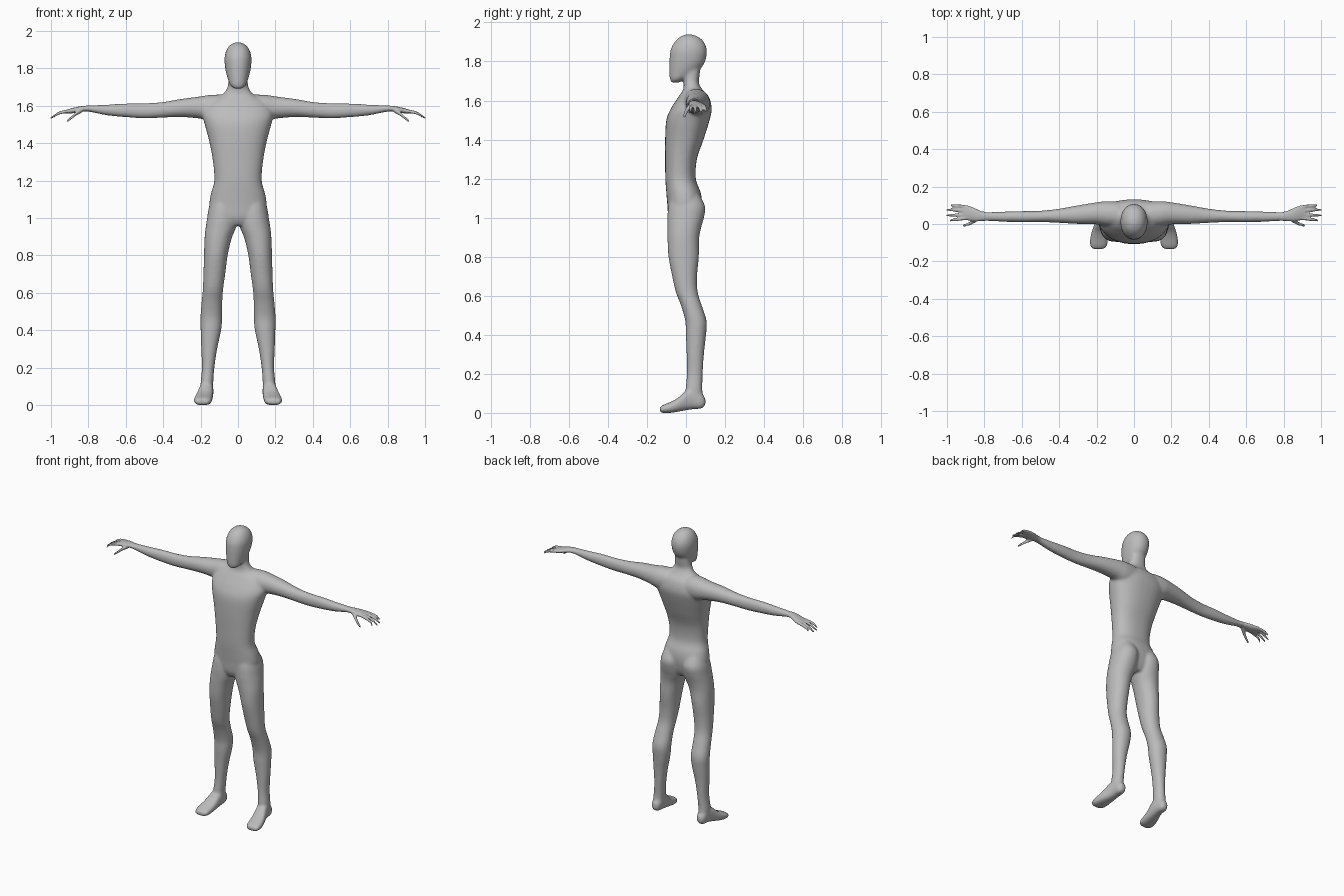
import bpy, bmesh, math

bm = bmesh.new()


def spline(rows, steps=4):
    """Densify section rows with a Catmull-Rom curve."""
    out = []
    for i in range(len(rows) - 1):
        p = [rows[max(i - 1, 0)], rows[i], rows[i + 1], rows[min(i + 2, len(rows) - 1)]]
        for k in range(steps):
            t = k / steps
            out.append([0.5 * (2 * b + (c - a) * t + (2 * a - 5 * b + 4 * c - d) * t * t
                               + (3 * b - a - 3 * c + d) * t ** 3) for a, b, c, d in zip(*p)])
    return out + [list(rows[-1])]


def loft(axis, rows, exp=2.0, sides=(1,), n=32):
    """Rows are (position on axis, lo, hi, lo, hi) on the two other axes."""
    others = [a for a in range(3) if a != axis]
    for s in sides:
        rings = []
        for t, a0, a1, b0, b1 in spline(rows):
            ring = []
            for k in range(n):
                c, d = math.cos(2 * math.pi * k / n), math.sin(2 * math.pi * k / n)
                co = [0, 0, 0]
                co[axis] = t
                co[others[0]] = (a0 + a1) / 2 + (a1 - a0) / 2 * math.copysign(abs(c) ** (2 / exp), c)
                co[others[1]] = (b0 + b1) / 2 + (b1 - b0) / 2 * math.copysign(abs(d) ** (2 / exp), d)
                co[0] *= s
                ring.append(bm.verts.new(co))
            rings.append(ring)
        for r, q in zip(rings, rings[1:]):
            for k in range(n):
                bm.faces.new((r[k], r[k - 1], q[k - 1], q[k]))
        bm.faces.new(rings[0])
        bm.faces.new(rings[-1])


def finger(points, r0, r1):
    rows = []
    for i, (x, y, z) in enumerate(points):
        r = r0 + (r1 - r0) * i / (len(points) - 1)
        rows.append((x, y - r, y + r, z - r, z + r))
    loft(0, rows, sides=BOTH, n=12)


BOTH = (1, -1)

# torso and neck
torso = [(0.96, .06, -.07, .05), (1.0, .14, -.09, .07), (1.07, .153, -.096, .082),
         (1.13, .145, -.101, .075), (1.2, .127, -.106, .05), (1.3, .134, -.107, .056),
         (1.4, .152, -.107, .09), (1.5, .178, -.101, .121), (1.56, .19, -.077, .132),
         (1.62, .155, -.038, .117), (1.655, .09, -.015, .085), (1.69, .06, -.012, .066),
         (1.73, .052, -.015, .07), (1.78, .05, -.015, .075)]
loft(2, [(z, -w, w, a, b) for z, w, a, b in torso], 2.3)

# head
head = [(1.692, .022, -.075, -.035), (1.71, .042, -.083, .0), (1.74, .054, -.085, .05),
        (1.78, .065, -.085, .088), (1.82, .071, -.084, .104), (1.86, .072, -.079, .107),
        (1.895, .063, -.062, .095), (1.922, .045, -.037, .07), (1.938, .018, -.005, .035)]
loft(2, [(z, -w, w, a, b) for z, w, a, b in head], 2.1)

# legs
loft(2, [(1.13, .025, .13, -.07, .06), (1.06, .006, .155, -.09, .098), (1.0, .004, .165, -.096, .092),
         (.95, .01, .173, -.096, .078), (.89, .034, .179, -.095, .067), (.8, .055, .182, -.09, .066),
         (.7, .068, .185, -.071, .057), (.62, .079, .188, -.053, .06), (.55, .084, .195, -.026, .081),
         (.47, .084, .201, -.004, .106), (.4, .09, .2, -.001, .103), (.3, .111, .197, .003, .092),
         (.2, .126, .193, .004, .086), (.12, .132, .2, -.002, .084), (.05, .137, .2, .0, .09)],
     2.1, BOTH)

# feet
loft(1, [(.1, .15, .182, .04, .075), (.08, .138, .196, .022, .1), (.04, .132, .202, .019, .13),
         (0, .132, .212, .013, .115), (-.04, .135, .226, .006, .078), (-.08, .138, .235, 0, .056),
         (-.115, .143, .235, -.001, .042), (-.134, .158, .226, .004, .03)], 2.6, BOTH)

# arms and palms
loft(0, [(.08, -.02, .12, 1.51, 1.66), (.15, -.012, .122, 1.515, 1.658), (.2, -.002, .116, 1.53, 1.65),
         (.3, .0, .1, 1.539, 1.637), (.4, .006, .082, 1.536, 1.62), (.5, .01, .071, 1.532, 1.613),
         (.6, .009, .069, 1.538, 1.612), (.7, .012, .066, 1.548, 1.606), (.8, .016, .066, 1.568, 1.601),
         (.84, .014, .08, 1.567, 1.597), (.88, .017, .097, 1.56, 1.589), (.915, .022, .1, 1.557, 1.579)],
     2.1, BOTH)

# fingers and thumbs
for base, tip, reach in ((.09, .104, .982), (.071, .077, 1.002), (.05, .046, 1.002), (.032, .017, .985)):
    finger([(.89, base, 1.573), (.945, (base + tip) / 2, 1.564), (.975, tip * .7 + base * .3, 1.55),
            (reach, tip, 1.534)], .0105, .006)
finger([(.835, .03, 1.576), (.865, .01, 1.558), (.89, -.002, 1.537), (.915, -.008, 1.516)], .014, .007)

# fuse the parts into one skin
bmesh.ops.recalc_face_normals(bm, faces=bm.faces)
mesh = bpy.data.meshes.new("body")
bm.to_mesh(mesh)
bm.free()
body = bpy.data.objects.new("body", mesh)
bpy.context.collection.objects.link(body)


def bake():
    dg = bpy.context.evaluated_depsgraph_get()
    new = bpy.data.meshes.new_from_object(body.evaluated_get(dg))
    body.modifiers.clear()
    body.data = new


remesh = body.modifiers.new("fuse", 'REMESH')
remesh.mode = 'VOXEL'
remesh.voxel_size = 0.006
bake()

# blend the joins, strongly on the body and lightly on the hands
group = body.vertex_groups.new(name="blend")
group.add([v.index for v in body.data.vertices if abs(v.co.x) < .8], 1.0, 'REPLACE')
for name, count in (("blend", 18), ("", 2)):
    smooth = body.modifiers.new("smooth", 'SMOOTH')
    smooth.factor = 0.5
    smooth.iterations = count
    smooth.vertex_group = name
bake()

# plain grey skin
grey = bpy.data.materials.new("plain grey")
grey.diffuse_color = (0.5, 0.5, 0.5, 1)
body.data.materials.clear()
body.data.materials.append(grey)
for p in body.data.polygons:
    p.use_smooth = True
    p.material_index = 0
